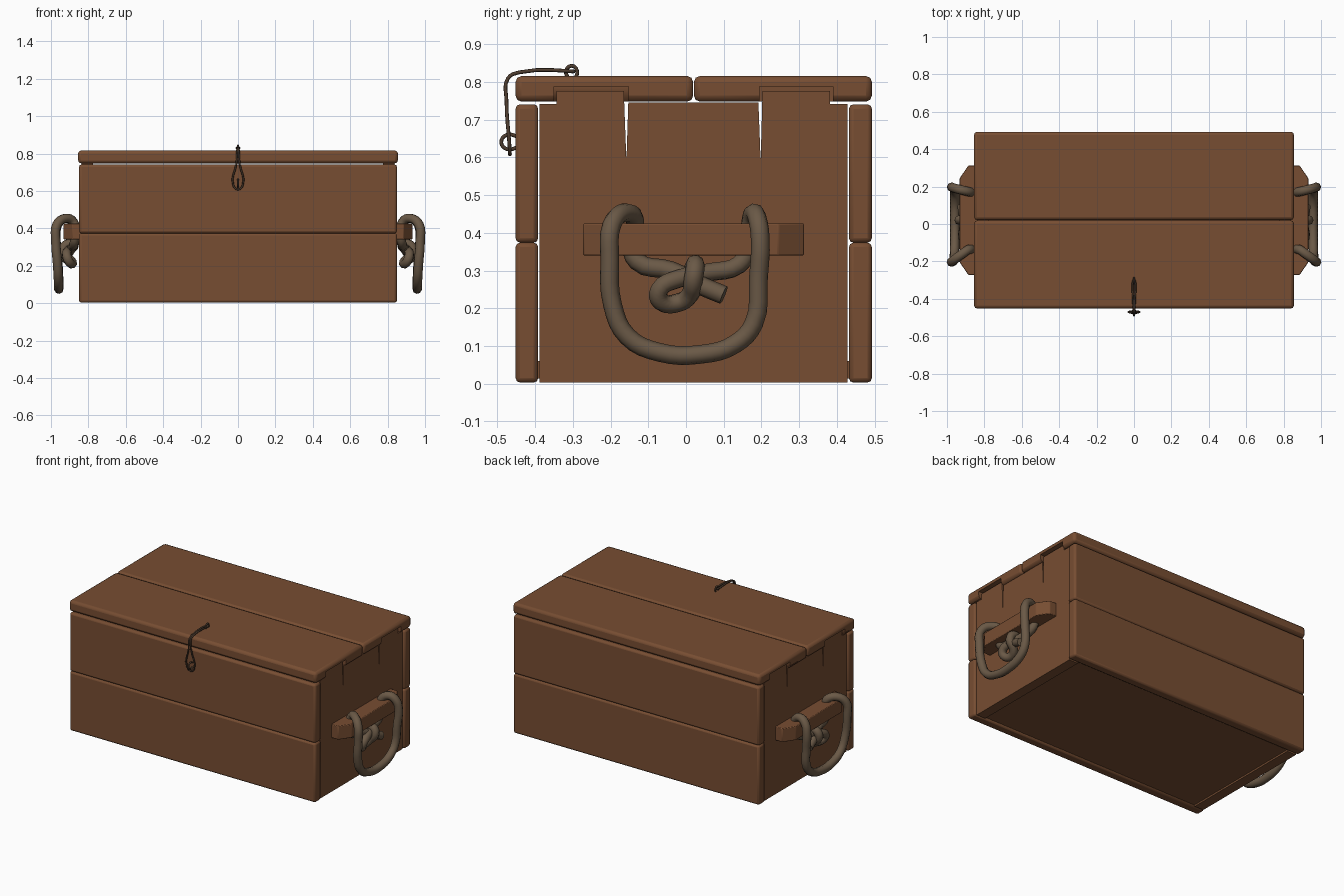
import bpy, bmesh

if "Cube" in bpy.data.objects:
    bpy.data.objects.remove(bpy.data.objects["Cube"])

def material(name, rgb):
    m = bpy.data.materials.new(name)
    m.diffuse_color = (*rgb, 1)
    m.use_nodes = True
    m.node_tree.nodes["Principled BSDF"].inputs["Base Color"].default_value = m.diffuse_color
    return m

WOOD = material("brown wood", (0.185, 0.075, 0.032))
ROPE = material("rope tan", (0.145, 0.10, 0.062))
WIRE = material("dark wire", (0.075, 0.045, 0.028))

def finish(name, bm, bevel=0.0, mirror=False):
    bmesh.ops.recalc_face_normals(bm, faces=bm.faces)
    me = bpy.data.meshes.new(name)
    bm.to_mesh(me)
    bm.free()
    me.materials.append(WOOD)
    ob = bpy.data.objects.new(name, me)
    bpy.context.collection.objects.link(ob)
    bpy.ops.object.select_all(action='DESELECT')
    ob.select_set(True)
    bpy.context.view_layer.objects.active = ob
    if mirror:
        ob.modifiers.new("Mirror", 'MIRROR')
    if bevel:
        b = ob.modifiers.new("Bevel", 'BEVEL')
        b.width, b.segments = bevel, 2
    bpy.ops.object.shade_smooth_by_angle(angle=0.6)
    return ob

def box(name, x, y, z, bevel=0.0, mirror=False):
    bm = bmesh.new()
    bmesh.ops.create_cube(bm, size=1)
    for v in bm.verts:
        for i, (lo, hi) in enumerate((x, y, z)):
            v.co[i] = lo if v.co[i] < 0 else hi
    return finish(name, bm, bevel, mirror)

def prism(name, points, offset, bevel=0.0, mirror=False):
    bm = bmesh.new()
    face = bm.faces.new([bm.verts.new(p) for p in points])
    new = bmesh.ops.extrude_face_region(bm, geom=[face])["geom"]
    bmesh.ops.translate(bm, vec=offset,
                        verts=[v for v in new if isinstance(v, bmesh.types.BMVert)])
    return finish(name, bm, bevel, mirror)

def cord(name, points, radius, mat, cyclic=False, mirror=False):
    cu = bpy.data.curves.new(name, 'CURVE')
    cu.dimensions = '3D'
    cu.bevel_depth, cu.bevel_resolution = radius, 2
    cu.resolution_u, cu.use_fill_caps = 4, True
    sp = cu.splines.new('BEZIER')
    sp.use_cyclic_u = cyclic
    sp.bezier_points.add(len(points) - 1)
    for bp, p in zip(sp.bezier_points, points):
        bp.co = p
        bp.handle_left_type = bp.handle_right_type = 'AUTO'
    cu.materials.append(mat)
    ob = bpy.data.objects.new(name, cu)
    bpy.context.collection.objects.link(ob)
    if mirror:
        ob.modifiers.new("Mirror", 'MIRROR')
    return ob

# Front and back walls, two boards each
for side, y in (("front", (-0.452, -0.392)), ("back", (0.432, 0.493))):
    box(side + "_lower_board", (-0.85, 0.85), y, (0.003, 0.374), 0.012)
    box(side + "_upper_board", (-0.85, 0.85), y, (0.374, 0.741), 0.012)

# End panels with two tabs and a tapering split beside each tab
profile = [(-0.388, 0.003), (0.428, 0.003), (0.428, 0.742), (0.382, 0.742),
           (0.382, 0.776), (0.203, 0.776), (0.198, 0.59), (0.192, 0.746),
           (-0.153, 0.746), (-0.158, 0.59), (-0.165, 0.776), (-0.344, 0.776),
           (-0.344, 0.742), (-0.388, 0.742)]
prism("end_panel", [(0.775, y, z) for y, z in profile], (0.063, 0, 0), mirror=True)

# Floor, set up slightly from the lower rim
box("floor", (-0.775, 0.775), (-0.392, 0.432), (0.014, 0.06))

# Lid boards, notched at the ends for the tabs
for side, y, notch in (("front", (-0.452, 0.019), (-0.35, -0.152)),
                       ("back", (0.021, 0.493), (0.195, 0.39))):
    lid = box(side + "_lid_board", (-0.855, 0.855), y, (0.748, 0.816), 0.016)
    cut = box(side + "_notch_cutter", (0.765, 0.9), notch, (0.7, 0.788), mirror=True)
    cut.modifiers["Mirror"].use_clip = False
    cut.hide_render = True
    cut.hide_viewport = True
    boolean = lid.modifiers.new("Notch", 'BOOLEAN')
    boolean.object, boolean.solver = cut, 'EXACT'

# Handle cleats with angled ends
cleat = [(0.83, -0.273), (0.885, -0.273), (0.932, -0.205),
         (0.932, 0.245), (0.885, 0.313), (0.83, 0.313)]
prism("handle_cleat", [(x, y, 0.34) for x, y in cleat], (0, 0, 0.085), 0.004, True)

# Rope: tail, cleat hole, hanging loop, second hole, knot
rope = [(0.92, 0.10, 0.235), (0.91, 0.04, 0.26), (0.885, -0.04, 0.30),
        (0.875, -0.13, 0.325), (0.87, -0.145, 0.38), (0.88, -0.135, 0.435),
        (0.925, -0.165, 0.453), (0.968, -0.197, 0.42), (0.974, -0.202, 0.33),
        (0.965, -0.195, 0.21), (0.96, -0.155, 0.125), (0.958, -0.07, 0.083),
        (0.958, 0.04, 0.078), (0.958, 0.13, 0.105), (0.96, 0.18, 0.16),
        (0.967, 0.192, 0.28), (0.974, 0.197, 0.38), (0.955, 0.19, 0.435),
        (0.915, 0.18, 0.453), (0.875, 0.17, 0.425), (0.87, 0.165, 0.36),
        (0.875, 0.14, 0.315), (0.885, 0.06, 0.295), (0.91, -0.02, 0.278),
        (0.915, -0.07, 0.25), (0.90, -0.065, 0.217), (0.885, -0.02, 0.215),
        (0.90, 0.01, 0.235), (0.935, 0.02, 0.28), (0.915, 0.025, 0.315),
        (0.875, 0.02, 0.31)]
cord("rope_handle", rope, 0.025, ROPE, mirror=True)

# Wire latch: hairpin over the lid edge, with a staple at each end
cord("latch_hairpin", [(-0.004, -0.30, 0.828), (-0.004, -0.44, 0.826),
                       (-0.005, -0.472, 0.81), (-0.008, -0.476, 0.75),
                       (-0.025, -0.468, 0.63), (0, -0.467, 0.608),
                       (0.025, -0.468, 0.63), (0.008, -0.476, 0.75),
                       (0.005, -0.472, 0.81), (0.004, -0.44, 0.826),
                       (0.004, -0.30, 0.828)], 0.005, WIRE, cyclic=True)
cord("latch_top_staple", [(0, -0.31, 0.805), (0, -0.318, 0.83), (0, -0.303, 0.843),
                          (0, -0.289, 0.83), (0, -0.295, 0.805)], 0.005, WIRE)
cord("latch_front_staple", [(0, -0.445, 0.655), (0, -0.475, 0.66), (0, -0.49, 0.64),
                            (0, -0.475, 0.622), (0, -0.445, 0.627)], 0.005, WIRE)
